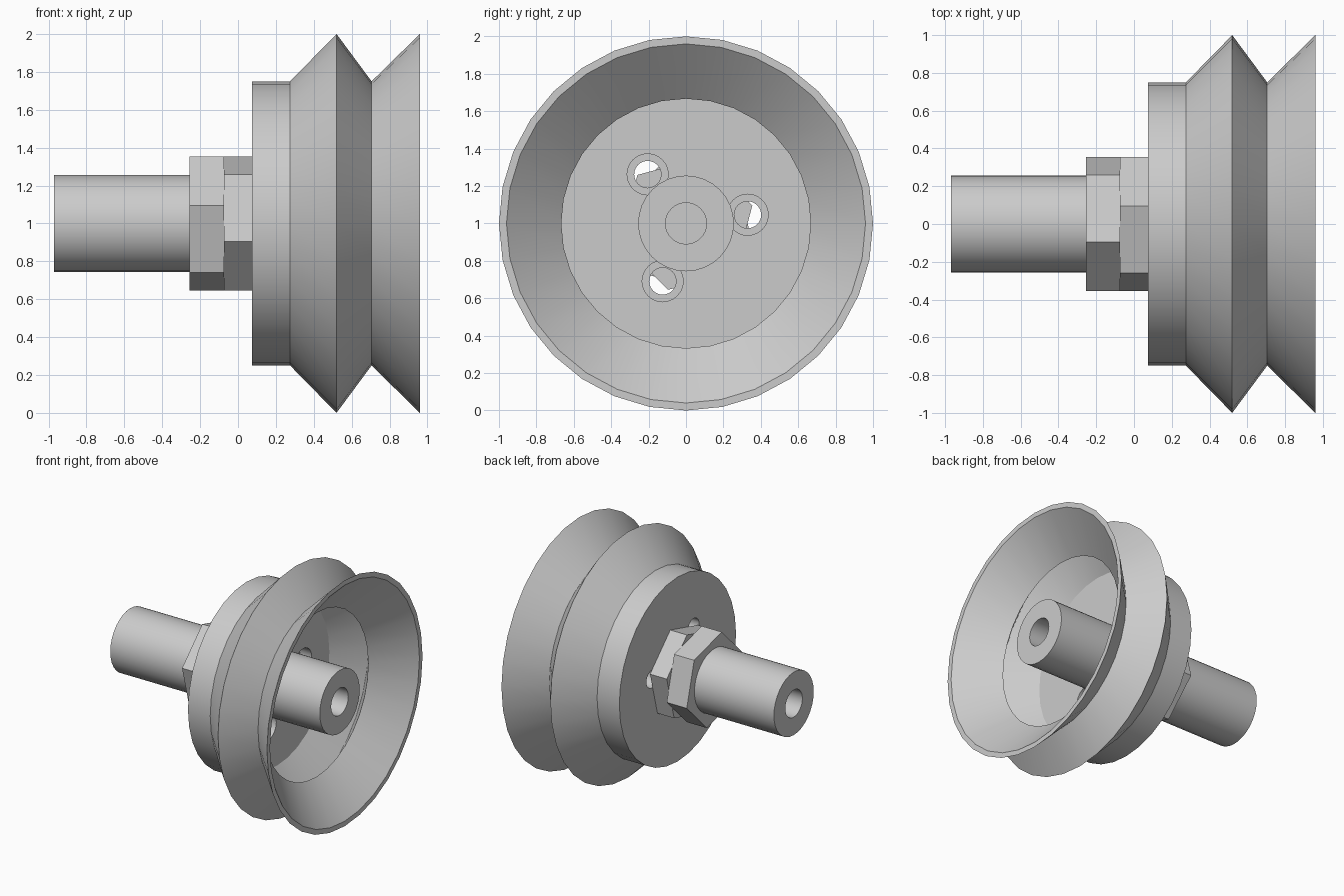
import bpy
from math import radians, sin, cos, pi
from mathutils import Matrix

cube = bpy.data.objects.get("Cube")
if cube:
    bpy.data.objects.remove(cube, do_unlink=True)

grey = bpy.data.materials.new("plain grey")
grey.use_nodes = True
colour = (0.6, 0.6, 0.6, 1)
grey.diffuse_color = colour
grey.node_tree.nodes["Principled BSDF"].inputs["Base Color"].default_value = colour


def lathe(name, profile, sides, turn=0, y=0, z=1):
    """Revolve (x, radius) points round the x axis; both ends lie on the axis."""
    verts, faces, rings = [], [], []
    for x, r in profile:
        count = sides if r else 1
        rings.append(range(len(verts), len(verts) + count))
        for i in range(count):
            a = radians(turn) + 2 * pi * i / sides
            verts.append((x, y + r * cos(a), z + r * sin(a)))
    for a, b in zip(rings, rings[1:]):
        for i in range(sides):
            j = (i + 1) % sides
            quad = [a[i % len(a)], b[i % len(b)], b[j % len(b)], a[j % len(a)]]
            faces.append(list(dict.fromkeys(quad)))
    mesh = bpy.data.meshes.new(name)
    mesh.from_pydata(verts, [], faces)
    mesh.flip_normals()
    mesh.materials.append(grey)
    obj = bpy.data.objects.new(name, mesh)
    bpy.context.collection.objects.link(obj)
    return obj


def activate(obj):
    bpy.ops.object.select_all(action='DESELECT')
    obj.select_set(True)
    bpy.context.view_layer.objects.active = obj


def smooth(obj):
    activate(obj)
    bpy.ops.object.shade_smooth_by_angle(angle=radians(25))


# Bellows cup: outer wall, lip, inner wall, then the floor of the cup
cup = lathe("bellows_cup", [
    (0.075, 0), (0.075, 0.75), (0.275, 0.75), (0.52, 1), (0.705, 0.75), (0.96, 1),
    (0.96, 0.96), (0.705, 0.667), (0.53, 0.92), (0.355, 0.667), (0.355, 0)], 32, 90)

# Three stepped holes through the floor
for k in range(3):
    a = radians(8 + 120 * k)
    cutter = lathe("hole_cutter", [
        (0, 0), (0, 0.072), (0.25, 0.072), (0.25, 0.11), (0.45, 0.11), (0.45, 0)],
        24, 0, 0.333 * cos(a), 1 + 0.333 * sin(a))
    cutter.hide_render = True
    activate(cup)
    cut = cup.modifiers.new("hole", 'BOOLEAN')
    cut.operation = 'DIFFERENCE'
    cut.solver = 'EXACT'
    cut.object = cutter
    bpy.ops.object.modifier_apply(modifier=cut.name)
    bpy.data.objects.remove(cutter, do_unlink=True)
smooth(cup)

# Central stem with a blind bore in each end
smooth(lathe("stem", [
    (-0.4, 0), (-0.4, 0.11), (-0.97, 0.11), (-0.97, 0.256),
    (0.915, 0.256), (0.915, 0.11), (0.35, 0.11), (0.35, 0)], 32, 90))

# Two hexagonal nuts, turned against each other
for name, x0, x1, turn in [("outer_nut", -0.255, -0.075, 45), ("inner_nut", -0.075, 0.075, 15)]:
    lathe(name, [(x0, 0), (x0, 0.367), (x1, 0.367), (x1, 0)], 6, turn)
